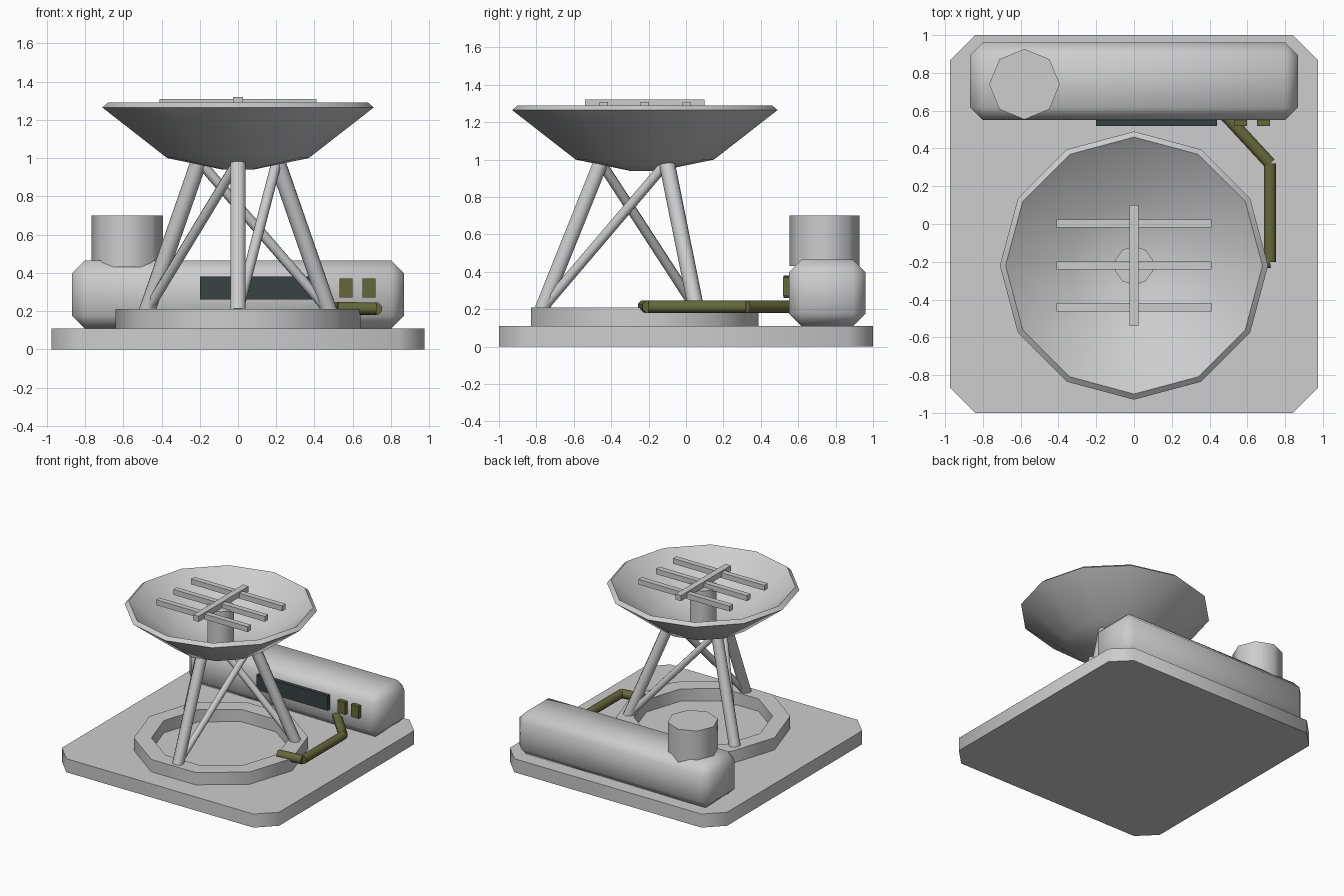
import bpy, bmesh
from math import sin, cos, pi, radians
from mathutils import Vector

if "Cube" in bpy.data.objects:
    bpy.data.objects.remove(bpy.data.objects["Cube"])


def material(name, rgb):
    m = bpy.data.materials.new(name)
    m.diffuse_color = (*rgb, 1)
    m.use_nodes = True
    m.node_tree.nodes["Principled BSDF"].inputs["Base Color"].default_value = m.diffuse_color
    return m


GREY = material("light_grey", (0.61, 0.61, 0.61))
GREEN = material("olive_green", (0.125, 0.14, 0.042))
DARK = material("dark_slate", (0.04, 0.055, 0.055))
CY = -0.22  # y of the dish axis


def finish(name, bm, mat, angle=50):
    bmesh.ops.recalc_face_normals(bm, faces=bm.faces)
    me = bpy.data.meshes.new(name)
    bm.to_mesh(me)
    bm.free()
    me.materials.append(mat)
    me.shade_smooth()
    me.set_sharp_from_angle(angle=radians(angle))
    ob = bpy.data.objects.new(name, me)
    bpy.context.collection.objects.link(ob)
    return ob


def box(name, lo, hi, mat, bevel=0, vertical_only=False):
    bm = bmesh.new()
    bmesh.ops.create_cube(bm, size=1)
    lo, hi = Vector(lo), Vector(hi)
    for v in bm.verts:
        v.co = (lo + hi) / 2 + v.co * (hi - lo)
    if bevel:
        edges = [e for e in bm.edges if not vertical_only
                 or abs(e.verts[0].co.z - e.verts[1].co.z) > 0.01]
        bmesh.ops.bevel(bm, geom=edges, offset=bevel, segments=1,
                        profile=0.5, affect='EDGES')
    return finish(name, bm, mat)


def rod(name, a, b, r, sides, mat, phase=0):
    """Closed cylinder from point a to point b."""
    a, b = Vector(a), Vector(b)
    q = (b - a).to_track_quat('Z', 'Y')
    bm = bmesh.new()
    rings = [[bm.verts.new(p + q @ Vector((r * cos(phase + 2 * pi * i / sides),
                                           r * sin(phase + 2 * pi * i / sides), 0)))
              for i in range(sides)] for p in (a, b)]
    for i in range(sides):
        j = (i + 1) % sides
        bm.faces.new((rings[0][i], rings[0][j], rings[1][j], rings[1][i]))
    bm.faces.new(rings[0][::-1])
    bm.faces.new(rings[1])
    return finish(name, bm, mat)


def lathe(name, profile, sides, mat):
    """Revolve a closed (r, z) loop about the dish axis; r = 0 is a pole."""
    bm = bmesh.new()
    rings = []
    for r, z in profile:
        if r == 0:
            rings.append([bm.verts.new((0, CY, z))] * sides)
        else:
            rings.append([bm.verts.new((r * cos(2 * pi * i / sides),
                                        CY + r * sin(2 * pi * i / sides), z))
                          for i in range(sides)])
    for k in range(len(rings)):
        A, B = rings[k], rings[(k + 1) % len(rings)]
        for i in range(sides):
            j = (i + 1) % sides
            vs = list(dict.fromkeys((A[i], A[j], B[j], B[i])))
            if len(vs) > 2:
                bm.faces.new(vs)
    return finish(name, bm, mat)


# Base slab with cut corners, and the round footing ring
box("base_slab", (-0.975, -1, 0), (0.975, 1, 0.11), GREY, 0.135, True)
lathe("footing_ring", [(0.64, 0.10), (0.64, 0.21), (0.51, 0.21), (0.51, 0.10)], 10, GREY)

# Equipment housing at the back with its round vent
box("equipment_housing", (-0.868, 0.55, 0.11), (0.868, 0.96, 0.465), GREY, 0.067)
rod("vent_drum", (-0.58, 0.74, 0.43), (-0.58, 0.74, 0.70), 0.187, 8, GREY)

# Front panel and two small indicator blocks
box("display_panel", (-0.20, 0.52, 0.26), (0.44, 0.56, 0.38), DARK)
for i, x in enumerate((0.53, 0.652)):
    box(f"indicator_{i + 1}", (x, 0.518, 0.27), (x + 0.068, 0.552, 0.37), GREEN)

# Supply pipe from housing to ring
path = [(0.48, 0.58, 0.213), (0.72, 0.32, 0.213), (0.72, -0.20, 0.213), (0.52, -0.225, 0.215)]
for i in range(3):
    rod(f"supply_pipe_{i + 1}", path[i], path[i + 1], 0.035, 8, GREEN, pi / 8)


# Tripod legs with diagonal braces
def around(r, deg, z):
    return (r * cos(radians(deg)), CY + r * sin(radians(deg)), z)


for i in range(3):
    d = -90 + 120 * i
    rod(f"leg_{i + 1}", around(0.55, d, 0.20), around(0.235, d, 0.985), 0.043, 8, GREY, pi / 8)
    rod(f"brace_{i + 1}", around(0.55, d, 0.20), around(0.235, d + 120, 0.985),
        0.027, 8, GREY, pi / 8)

# Dish shell: outside up to the rim, then back down the inside
lathe("dish", [(0, 0.94), (0.08, 0.94), (0.37, 1.0), (0.71, 1.265), (0.68, 1.29),
               (0.35, 1.035), (0.08, 0.98), (0, 0.98)], 12, GREY)

# Feed post and antenna bars
rod("feed_post", (0, CY, 0.96), (0, CY, 1.275), 0.103, 10, GREY, pi / 2)
box("feed_beam", (-0.025, -0.54, 1.275), (0.025, 0.10, 1.32), GREY)
for i, y in enumerate((-0.44, -0.22, 0.003)):
    box(f"cross_bar_{i + 1}", (-0.41, y - 0.022, 1.265), (0.41, y + 0.022, 1.308), GREY)
